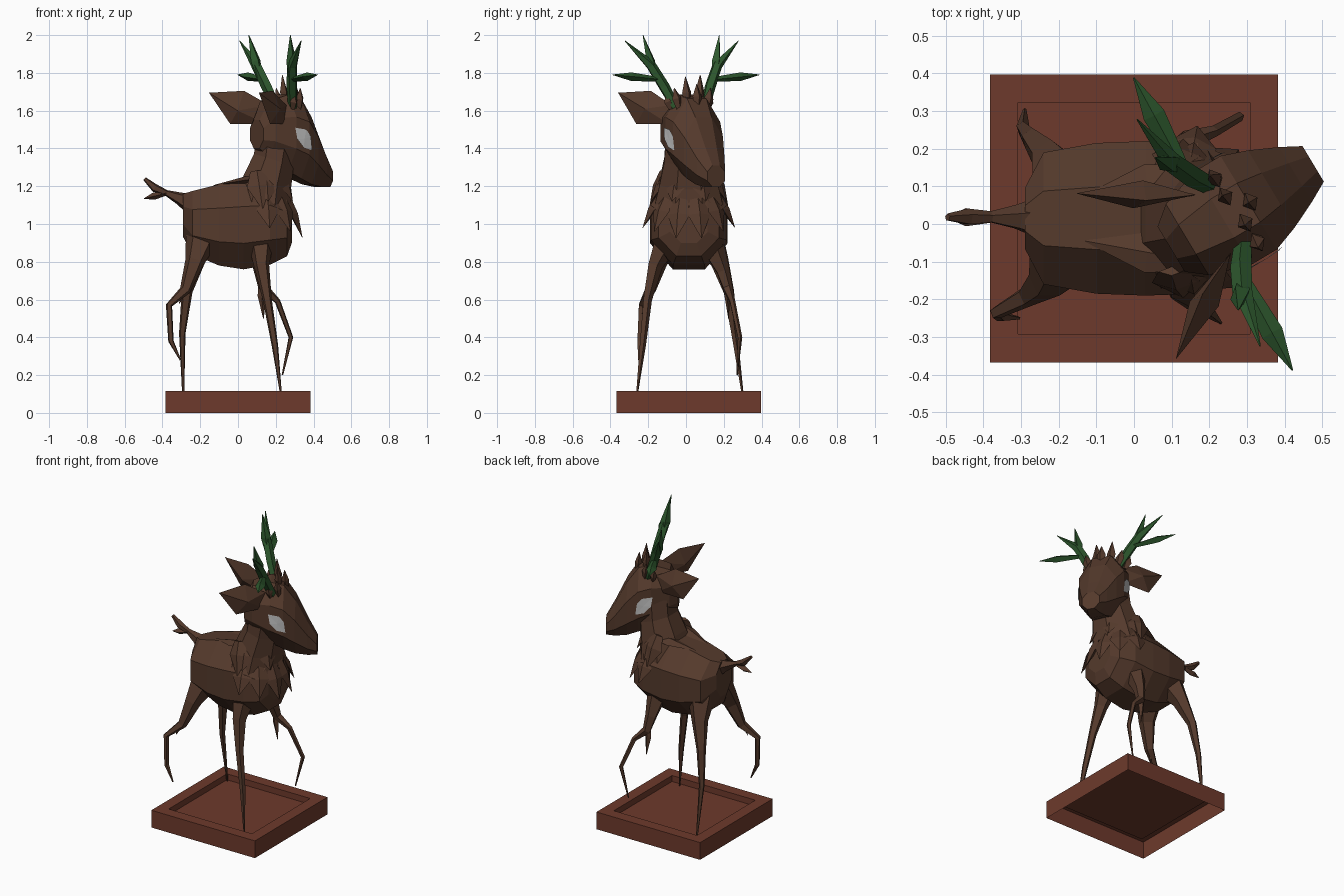
import bpy, bmesh, math
from mathutils import Vector as V
from mathutils.bvhtree import BVHTree

if "Cube" in bpy.data.objects:
    bpy.data.objects.remove(bpy.data.objects["Cube"])


def material(name, col):
    m = bpy.data.materials.new(name)
    m.diffuse_color = (*col, 1)
    m.use_nodes = True
    m.node_tree.nodes["Principled BSDF"].inputs["Base Color"].default_value = m.diffuse_color
    return m


BARK = material("bark brown", (0.09, 0.042, 0.025))
GREEN = material("leaf green", (0.026, 0.095, 0.026))
WOOD = material("red brown", (0.155, 0.042, 0.025))
PALE = material("pale grey", (0.55, 0.55, 0.55))


def finish(name, bm, mat):
    bmesh.ops.recalc_face_normals(bm, faces=bm.faces)
    me = bpy.data.meshes.new(name)
    bm.to_mesh(me)
    bm.free()
    me.materials.append(mat)
    ob = bpy.data.objects.new(name, me)
    bpy.context.collection.objects.link(ob)
    return ob


def loft(bm, rings):
    """Skin a list of rings of equal length and cap both ends."""
    rs = [[bm.verts.new(p) for p in r] for r in rings]
    n = len(rs[0])
    for a, b in zip(rs, rs[1:]):
        for i in range(n):
            j = (i + 1) % n
            bm.faces.new((a[i], a[j], b[j], b[i]))
    bm.faces.new(rs[0])
    bm.faces.new(rs[-1])


def ring(c, u, v, n=8):
    """Flat-sided polygon section that fills the box spanned by u and v."""
    k = 1 / math.cos(math.pi / n)
    out = []
    for i in range(n):
        a = (i + 0.5) * 2 * math.pi / n
        out.append(V(c) + V(u) * (k * math.cos(a)) + V(v) * (k * math.sin(a)))
    return out


def limb(bm, pts, n=5, wide=(0, 1, 0), flat=1.0):
    """Tapered limb through (x, y, z, radius) points."""
    ps = [V(p[:3]) for p in pts]
    rings = []
    for i, p in enumerate(pts):
        t = (ps[min(i + 1, len(ps) - 1)] - ps[max(i - 1, 0)]).normalized()
        u = V(wide)
        u = (u - t * u.dot(t)).normalized()
        v = t.cross(u)
        rings.append([ps[i] + u * p[3] * math.cos(2 * math.pi * k / n)
                      + v * p[3] * flat * math.sin(2 * math.pi * k / n) for k in range(n)])
    loft(bm, rings)


def blade(bm, a, b, w, wide, flat=0.4, belly=0.4):
    """Pointed leaf from a to b."""
    a, b = V(a), V(b)
    limb(bm, [(*a, w * 0.55), (*a.lerp(b, belly), w), (*b, 0.002)], 4, wide, flat)


# Plinth: open below, with a recessed top
bm = bmesh.new()
bmesh.ops.create_cube(bm, size=1)
for v in bm.verts:
    v.co = V((v.co.x * 0.765, v.co.y * 0.765 + 0.015, (v.co.z + 0.5) * 0.115))
top = next(f for f in bm.faces if f.normal.z > 0.9)
under = next(f for f in bm.faces if f.normal.z < -0.9)
bmesh.ops.inset_region(bm, faces=[top], thickness=0.075, use_even_offset=True)
inner = bmesh.ops.extrude_face_region(bm, geom=[top])["geom"]
bmesh.ops.translate(bm, verts=[g for g in inner if isinstance(g, bmesh.types.BMVert)], vec=(0, 0, -0.04))
bmesh.ops.delete(bm, geom=[f for f in (top, under) if f.is_valid], context='FACES_ONLY')
finish("plinth", bm, WOOD)

# Body: sections along x (x, bottom, top, half width)
bm = bmesh.new()
body = [(-.29, .93, 1.16, .08), (-.24, .84, 1.175, .175), (-.1, .78, 1.21, .2),
        (.03, .76, 1.23, .205), (.17, .785, 1.23, .2), (.26, .83, 1.16, .16), (.285, .9, 1.1, .1)]
loft(bm, [ring((x, .015, (lo + hi) / 2), (0, w, 0), (0, 0, (hi - lo) / 2)) for x, lo, hi, w in body])
finish("body", bm, BARK)

# Neck
bm = bmesh.new()
neck = [(.13, 1.08, .15, .19), (.155, 1.22, .125, .155), (.19, 1.34, .105, .13), (.21, 1.48, .11, .12)]
loft(bm, [ring((x, .015, z), (a, 0, -.3 * a), (0, b, 0)) for x, z, a, b in neck])
finish("neck", bm, BARK)

# Head frame: turned about 31 degrees towards +y; antlers slightly less
F, S = V((.857, .515, 0)), V((-.515, .857, 0))
SA = V((-.477, .879, 0))


def H(f, s, z, side=S):
    return V((.21, 0, z)) + F * f + side * s


bm = bmesh.new()
head = [(-.13, 1.40, 1.55, .07), (-.08, 1.35, 1.65, .11), (.03, 1.28, 1.685, .145), (.11, 1.24, 1.665, .145),
        (.18, 1.21, 1.565, .12), (.255, 1.195, 1.41, .085), (.31, 1.195, 1.31, .055)]
loft(bm, [ring(H(f, 0, (lo + hi) / 2), S * w, (0, 0, (hi - lo) / 2)) for f, lo, hi, w in head])
bmesh.ops.recalc_face_normals(bm, faces=bm.faces)
tree = BVHTree.FromBMesh(bm)
finish("head", bm, BARK)

for side, label in ((1, "left"), (-1, "right")):
    # Eye: thin leaf-shaped plate laid on the cheek
    bm = bmesh.new()
    outline = [(-.055, .06), (.01, .05), (.04, .015), (.05, -.06), (-.005, -.045), (-.045, 0)]

    def on_cheek(f, z):
        hit = tree.ray_cast(H(f, side * .5, z), -S * side)[0]
        return hit + S * side * .007

    mid = bm.verts.new(on_cheek(.075, 1.45))
    rim = [bm.verts.new(on_cheek(.075 + f, 1.45 + z)) for f, z in outline]
    for a, b in zip(rim, rim[1:] + rim[:1]):
        bm.faces.new((mid, a, b) if side < 0 else (mid, b, a))
    finish(label + "_eye", bm, PALE)

    # Ear: creased diamond
    bm = bmesh.new()
    for f, s, z in ((-.27, .257, 1.695), (-.12, .145, 1.705), (-.17, .205, 1.53), (.0, .09, 1.63),
                    (-.01, .1, 1.53), (-.16, .145, 1.60), (-.10, .195, 1.61)):
        bm.verts.new(H(f, s * side, z))
    bmesh.ops.convex_hull(bm, input=bm.verts)
    finish(label + "_ear", bm, BARK)

    # Antler: stem with three pointed tines
    bm = bmesh.new()
    limb(bm, [(*H(.05, .08 * side, 1.6, SA), .024), (*H(.01, .14 * side, 1.73, SA), .03),
              (*H(-.02, .2 * side, 1.84, SA), .028), (*H(-.045, .342 * side, 1.97, SA), .002)], 5, F)
    blade(bm, H(-.01, .175 * side, 1.77, SA), H(-.05, .23 * side, 2.0, SA), .03, F, .85)
    blade(bm, H(.0, .16 * side, 1.765, SA), H(.0, .442 * side, 1.79, SA), .03, F, .75, .6)
    finish(label + "_antler", bm, GREEN)

# Crown of short thorns
bm = bmesh.new()
for s, f, h in ((-.04, .08, 1.78), (.045, .07, 1.79), (0, .12, 1.74),
                (-.1, .08, 1.72), (.1, .07, 1.72), (-.12, .03, 1.69), (.13, .02, 1.69)):
    blade(bm, H(f, s * .9, 1.61), H(f - .01, s * 1.15, h), .028, S, .8, .5)
finish("crown_thorns", bm, BARK)

# Ruff: two rows of broad hanging leaves (count, z, tip z, radius, tip radius, width, spread)
bm = bmesh.new()
for count, z0, z1, r0, r1, w, spread in ((4, 1.27, 1.12, .12, .205, .065, 78),
                                         (6, 1.15, .98, .16, .25, .062, 78)):
    for i in range(count):
        a = math.radians(-spread + 2 * spread * i / (count - 1))
        d, side = V((math.cos(a) * .92, math.sin(a), 0)), V((-math.sin(a), math.cos(a), 0))
        dz = -.06 * math.cos(a) ** 3 if count == 6 else 0
        o = V((.12, .015, 0))
        blade(bm, o + d * r0 + V((0, 0, z0)), o + d * r1 + V((0, 0, z1 + dz)), w, side, .35, .45)
finish("chest_ruff", bm, BARK)

# Shoulder leaves lying over the back and flanks
bm = bmesh.new()
for s in (-1, 1):
    blade(bm, (.15, .015 + .11 * s, 1.25), (-.13, .015 + .06 * s, 1.205), .055, (0, 1, 0), .35)
    blade(bm, (.1, .015 + .14 * s, 1.28), (.13, .015 + .21 * s, 1.08), .065, (1, 0, 0), .35)
finish("shoulder_leaves", bm, BARK)

# Legs: diagonal pair stands, the other pair is lifted
legs = {
    "front_right_leg": [(.12, -.11, .9, .07), (.125, -.165, .78, .042), (.155, -.205, .6, .025),
                        (.195, -.23, .36, .018), (.23, -.262, .08, .004)],
    "rear_left_leg": [(-.19, .11, .93, .09), (-.225, .175, .8, .052), (-.27, .225, .64, .03),
                      (-.295, .255, .42, .018), (-.29, .302, .08, .005)],
    "front_left_leg": [(.11, .13, .9, .07), (.12, .195, .75, .038), (.135, .22, .66, .028),
                       (.21, .245, .59, .016), (.28, .285, .4, .013), (.235, .27, .2, .004)],
    "rear_right_leg": [(-.19, -.08, .93, .09), (-.23, -.15, .8, .052), (-.28, -.19, .65, .03),
                       (-.365, -.235, .57, .018), (-.355, -.245, .38, .015), (-.305, -.25, .28, .004)],
}
for name, pts in legs.items():
    bm = bmesh.new()
    limb(bm, pts, 5)
    if name == "front_left_leg":    # knee spur
        blade(bm, (.12, .215, .7), (.135, .225, .5), .022, (1, 0, 0), .7)
    if name == "rear_right_leg":
        blade(bm, (-.27, -.185, .7), (-.31, -.21, .58), .018, (1, 0, 0), .7)
    finish(name, bm, BARK)

# Tail: tapered stem with a forked tip
bm = bmesh.new()
limb(bm, [(-.25, .015, 1.11, .06), (-.31, .017, 1.135, .035), (-.38, .018, 1.165, .016),
          (-.44, .018, 1.19, .023), (-.495, .018, 1.24, .01)], 5)
blade(bm, (-.37, .018, 1.165), (-.497, .018, 1.135), .024, (0, 1, 0), .8, .6)
finish("tail", bm, BARK)
